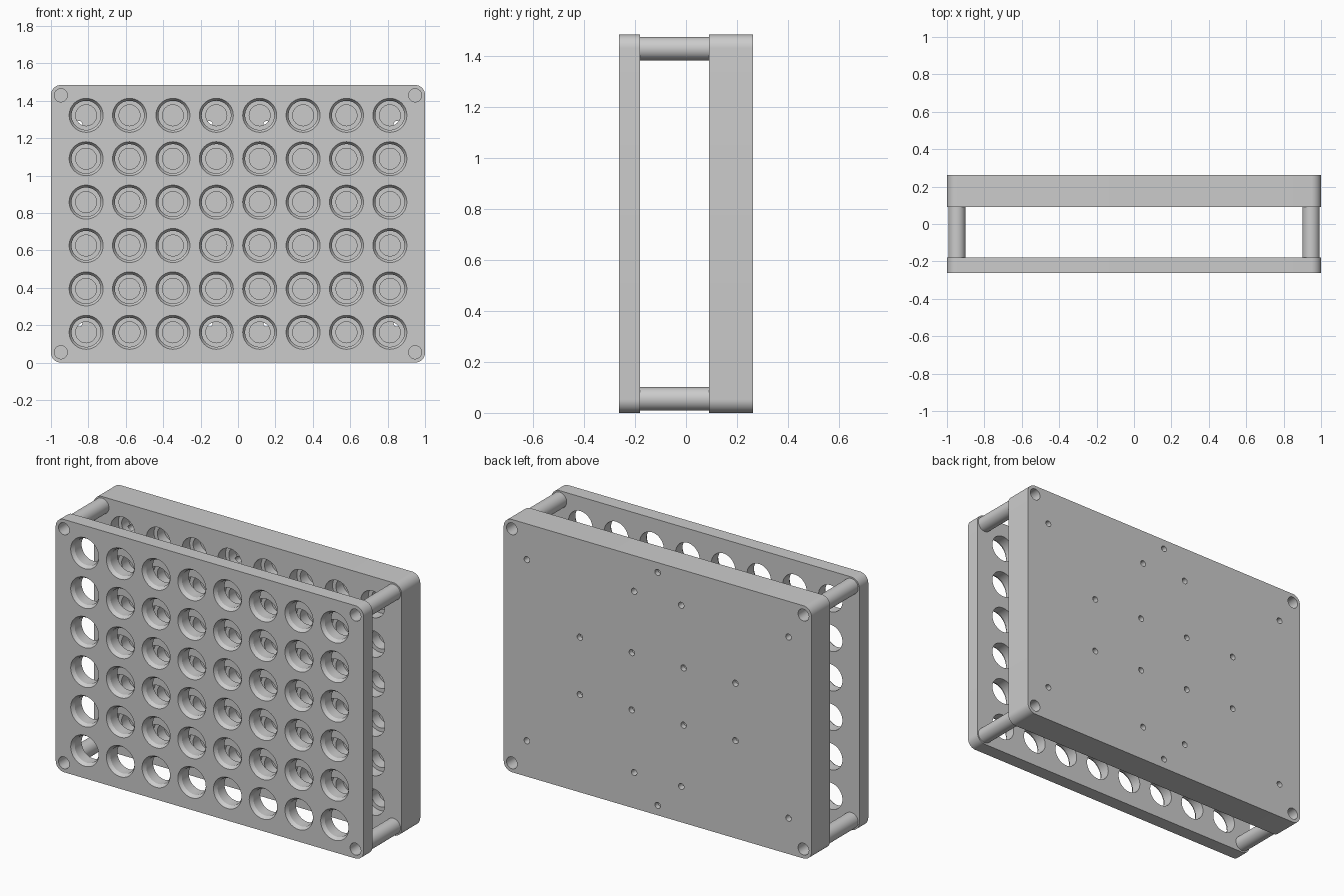
import bpy, bmesh
from math import sin, cos, pi, radians

if "Cube" in bpy.data.objects:
    bpy.data.objects.remove(bpy.data.objects["Cube"])

W, H = 1.0, 1.484                     # half width, height
FRONT, FRONT_IN = -0.263, -0.18       # front plate
BACK_IN, BACK = 0.09, 0.263           # back block
MID = H / 2
CORNERS = [(sx * 0.947, MID + sz * 0.687) for sx in (-1, 1) for sz in (-1, 1)]
WELLS = [((i - 3.5) * 0.232, MID + (j - 2.5) * 0.232) for i in range(8) for j in range(6)]


def finish(bm, name):
    bmesh.ops.recalc_face_normals(bm, faces=bm.faces)
    me = bpy.data.meshes.new(name)
    bm.to_mesh(me)
    bm.free()
    ob = bpy.data.objects.new(name, me)
    bpy.context.collection.objects.link(ob)
    return ob


def lathe(bm, x, z, profile, n=40):
    """Closed turned body along y from (radius, y) points."""
    rings = [[bm.verts.new((x + r * cos(2 * pi * k / n), y, z + r * sin(2 * pi * k / n)))
              for k in range(n)] for r, y in profile]
    for a, b in zip(rings, rings[1:]):
        for k in range(n):
            m = (k + 1) % n
            bm.faces.new((a[k], a[m], b[m], b[k]))
    bm.faces.new(rings[0])
    bm.faces.new(rings[-1])


def turned(name, items, n=40):
    """One object made of several turned bodies: (x, z, profile)."""
    bm = bmesh.new()
    for x, z, profile in items:
        lathe(bm, x, z, profile, n)
    return finish(bm, name)


def slab(name, y0, y1, r=0.053, n=10):
    """Rounded rectangle in x/z extruded along y."""
    bm = bmesh.new()
    pts = []
    for q, (sx, sz) in enumerate([(1, 1), (-1, 1), (-1, -1), (1, -1)]):
        for k in range(n + 1):
            a = (q + k / n) * pi / 2
            pts.append((sx * (W - r) + r * cos(a), MID + sz * (MID - r) + r * sin(a)))
    face = bm.faces.new([bm.verts.new((x, y0, z)) for x, z in pts])
    ext = bmesh.ops.extrude_face_region(bm, geom=[face])
    for v in ext["geom"]:
        if isinstance(v, bmesh.types.BMVert):
            v.co.y = y1
    return finish(bm, name)


def activate(ob):
    bpy.ops.object.select_all(action='DESELECT')
    ob.select_set(True)
    bpy.context.view_layer.objects.active = ob


def cut(ob, cutter):
    mod = ob.modifiers.new("cut", 'BOOLEAN')
    mod.operation, mod.solver, mod.object = 'DIFFERENCE', 'EXACT', cutter
    activate(ob)
    bpy.ops.object.modifier_apply(modifier=mod.name)
    bpy.data.objects.remove(cutter, do_unlink=True)


def smooth(ob):
    activate(ob)
    bpy.ops.object.shade_smooth_by_angle(angle=radians(30))


# Front plate: chamfered through holes and corner screw holes
front = slab("front_plate", FRONT, FRONT_IN)
through = [(0.091, FRONT - 0.02), (0.091, FRONT), (0.078, FRONT + 0.02), (0.078, FRONT_IN + 0.02)]
screw = [(0.035, FRONT - 0.02), (0.035, FRONT_IN + 0.02)]
cut(front, turned("front_cutter", [(x, z, through) for x, z in WELLS]
                  + [(x, z, screw) for x, z in CORNERS]))
smooth(front)

# Back block: stepped blind wells facing the front plate
back = slab("back_block", BACK_IN, BACK)
well = [(0.078, BACK_IN - 0.02), (0.078, BACK_IN + 0.07),
        (0.056, BACK_IN + 0.07), (0.056, BACK_IN + 0.135)]
cut(back, turned("well_cutter", [(x, z, well) for x, z in WELLS]))

# Small fixing holes and corner screw holes drilled from the rear
deep = [(0.018, BACK - 0.06), (0.018, BACK + 0.02)]
shallow = [(0.018, BACK - 0.03), (0.018, BACK + 0.02)]
bore = [(0.035, BACK - 0.083), (0.035, BACK + 0.02)]
drills = [(x, z, bore) for x, z in CORNERS]
for s in (-1, 1):
    drills += [(x, MID + s * 0.532, deep) for x in (-0.85, -0.153, 0.153, 0.85)]
    drills += [(x, MID + s * 0.168, shallow) for x in (-0.505, -0.168, 0.168, 0.505)]
    drills.append((0, MID + s * 0.684, shallow))
cut(back, turned("drill_cutter", drills, 24))
smooth(back)

# Corner spacer posts
for i, (x, z) in enumerate(CORNERS):
    smooth(turned(f"spacer_post_{i + 1}", [(x, z, [(0.046, FRONT_IN), (0.046, BACK_IN)])]))
